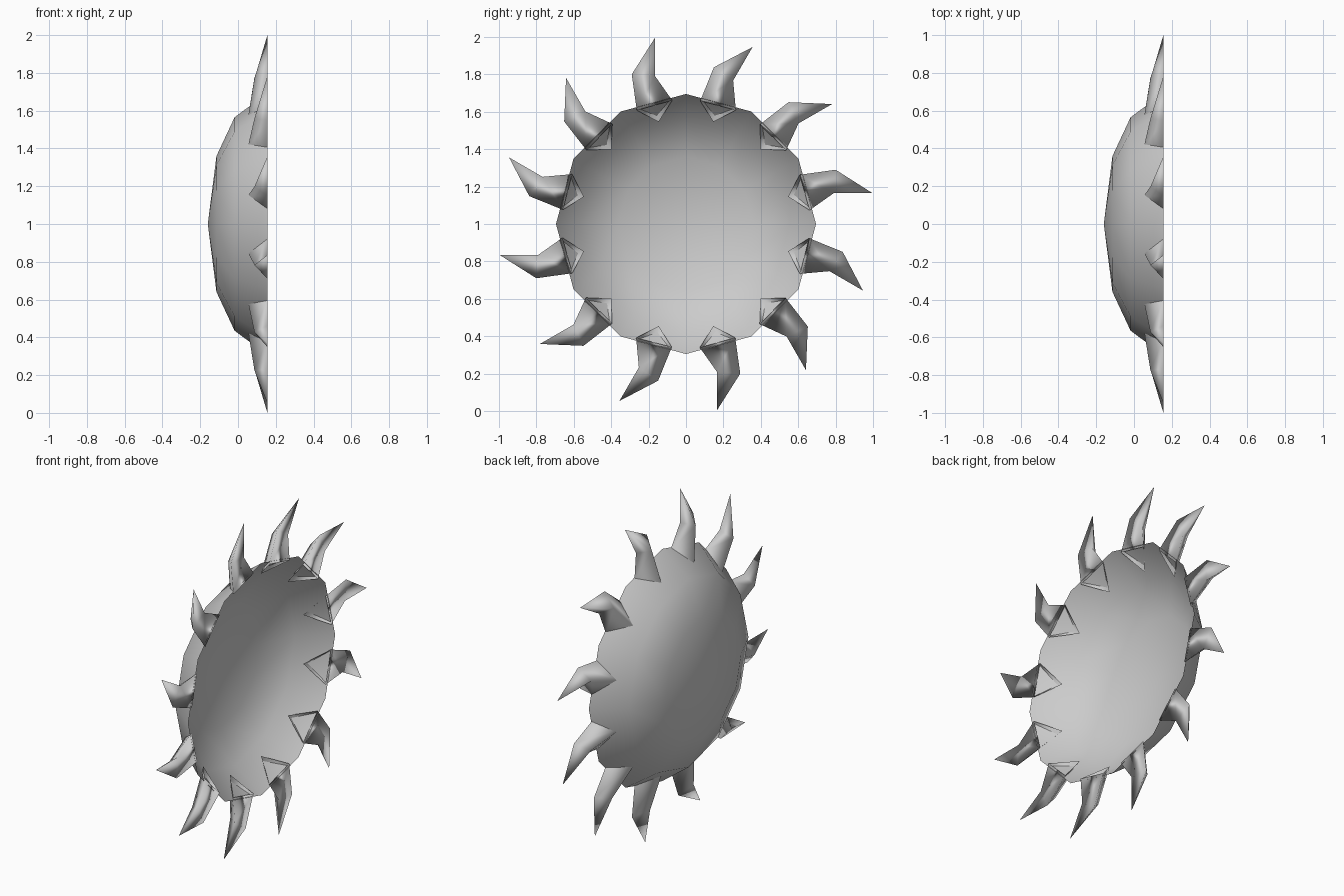
import bpy
import bmesh
from math import sin, cos, tau

if "Cube" in bpy.data.objects:
    bpy.data.objects.remove(bpy.data.objects["Cube"], do_unlink=True)

SIDES = 12
CENTRE = (0, 0, 1)

grey = bpy.data.materials.new("plain_grey")
grey.use_nodes = True
colour = (0.6, 0.6, 0.6, 1)
grey.diffuse_color = colour
grey.node_tree.nodes["Principled BSDF"].inputs["Base Color"].default_value = colour


def finish_mesh(bm, name):
    """Turn a bmesh into smooth grey mesh data."""
    bmesh.ops.recalc_face_normals(bm, faces=bm.faces)
    for face in bm.faces:
        face.smooth = True
    mesh = bpy.data.meshes.new(name)
    bm.to_mesh(mesh)
    bm.free()
    mesh.materials.append(grey)
    return mesh


def add_object(name, mesh, turn=0.0):
    obj = bpy.data.objects.new(name, mesh)
    obj.location = CENTRE
    obj.rotation_euler.x = turn
    bpy.context.collection.objects.link(obj)


def bridge(bm, lower, upper):
    """Join two rings of equal length with quads."""
    n = len(lower)
    for i in range(n):
        j = (i + 1) % n
        bm.faces.new((lower[i], lower[j], upper[j], upper[i]))


def fan(bm, ring, tip):
    for i in range(len(ring)):
        bm.faces.new((ring[i], ring[(i + 1) % len(ring)], tip))


# Shallow open bowl, its hollow side facing +x: (x, radius) from rim to pole
bm = bmesh.new()
rings = []
for x, radius in ((0.157, 0.695), (-0.018, 0.565), (-0.114, 0.36)):
    rings.append([bm.verts.new((x, radius * sin(tau * i / SIDES), radius * cos(tau * i / SIDES)))
                  for i in range(SIDES)])
bridge(bm, rings[0], rings[1])
bridge(bm, rings[1], rings[2])
fan(bm, rings[2], bm.verts.new((-0.16, 0, 0)))
add_object("bowl", finish_mesh(bm, "bowl"))

# Hooked hollow spike with a three-sided section, open at the base
bm = bmesh.new()
base = [bm.verts.new(p) for p in
        ((0.05, 0.0, 0.565), (0.155, -0.097, 0.655), (0.155, 0.1, 0.657))]
bend = [bm.verts.new(p) for p in
        ((0.087, -0.01, 0.8), (0.155, -0.073, 0.848), (0.155, 0.045, 0.806))]
bridge(bm, base, bend)
fan(bm, bend, bm.verts.new((0.155, 0.099, 1.006)))
spike = finish_mesh(bm, "spike")

# Spikes sit halfway along each side of the rim
for i in range(SIDES):
    add_object(f"spike_{i + 1}", spike, -tau * (i + 0.5) / SIDES)
